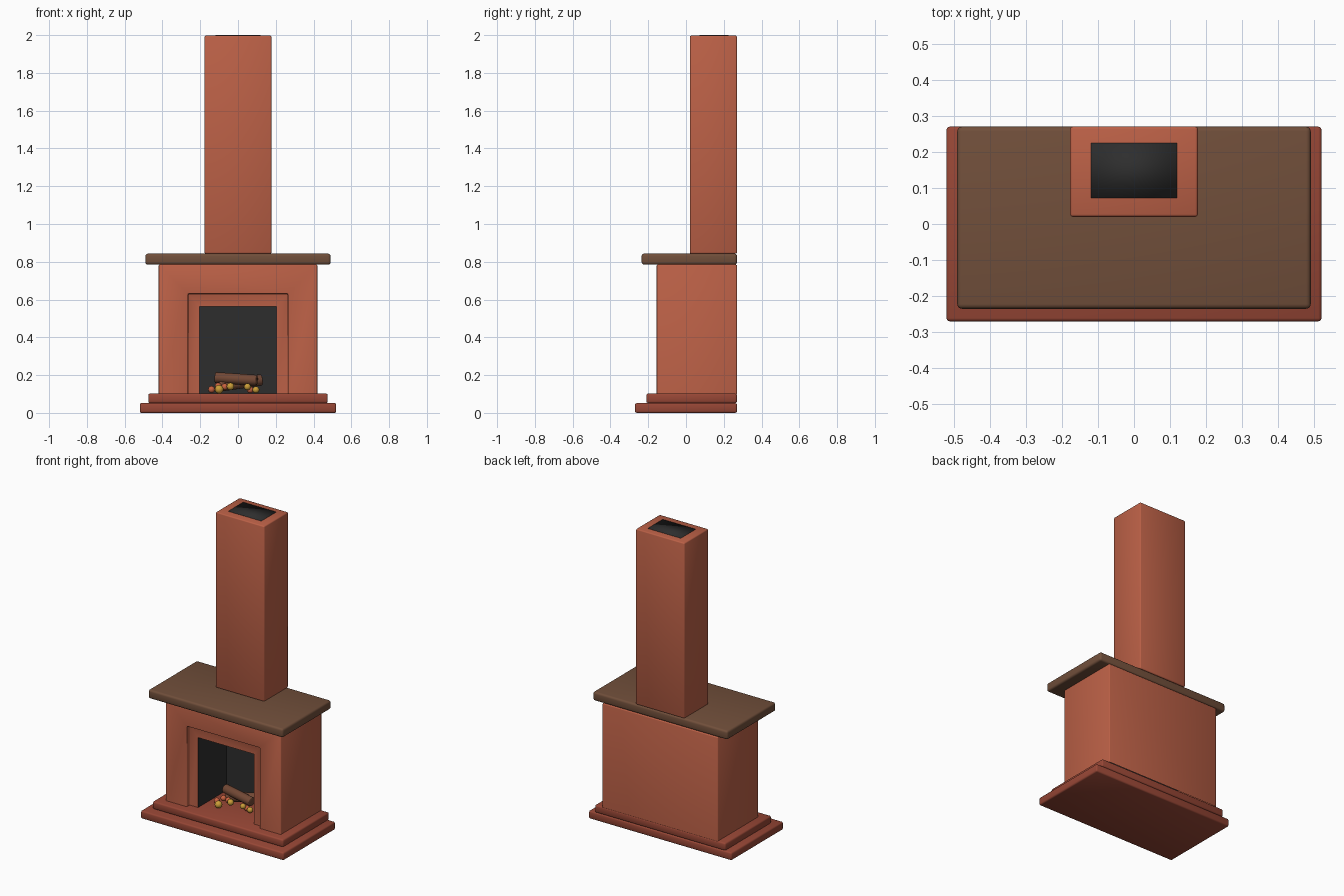
import bpy, bmesh
from mathutils import Vector

if "Cube" in bpy.data.objects:
    bpy.data.objects.remove(bpy.data.objects["Cube"])


def material(name, rgb):
    m = bpy.data.materials.new(name)
    m.diffuse_color = (*rgb, 1)
    m.use_nodes = True
    m.node_tree.nodes["Principled BSDF"].inputs["Base Color"].default_value = m.diffuse_color
    return m


BRICK = material("terracotta brick", (0.50, 0.118, 0.062))
HEARTH = material("dark red stone", (0.31, 0.062, 0.036))
WOOD = material("mantel wood", (0.165, 0.078, 0.043))
SOOT = material("soot black", (0.027, 0.027, 0.027))
BARK = material("log bark", (0.17, 0.065, 0.035))
RED = material("red ember", (0.58, 0.12, 0.05))
GOLD = material("golden ember", (0.60, 0.34, 0.04))


def finish(name, bm, mats, bevel=0.0, segments=2):
    """Turn a bmesh into a smooth-shaded object with rounded edges."""
    bmesh.ops.recalc_face_normals(bm, faces=bm.faces)
    me = bpy.data.meshes.new(name)
    bm.to_mesh(me)
    bm.free()
    for m in mats:
        me.materials.append(m)
    me.polygons.foreach_set("use_smooth", [True] * len(me.polygons))
    ob = bpy.data.objects.new(name, me)
    bpy.context.collection.objects.link(ob)
    if bevel:
        mod = ob.modifiers.new("rounded edges", "BEVEL")
        mod.width = bevel
        mod.segments = segments
        mod.limit_method = "ANGLE"
    return ob


def box(name, x, y, z, mat, bevel=0.0, segments=2):
    bm = bmesh.new()
    bmesh.ops.create_cube(bm, size=1)
    for v in bm.verts:
        v.co = [(r[0] + r[1]) / 2 + c * (r[1] - r[0]) for c, r in zip(v.co, (x, y, z))]
    return finish(name, bm, [mat], bevel, segments)


# Stepped hearth, mantel shelf and chimney
box("lower_hearth", (-0.52, 0.52), (-0.27, 0.27), (0, 0.052), HEARTH, 0.009)
box("upper_hearth", (-0.475, 0.475), (-0.21, 0.27), (0.052, 0.102), HEARTH, 0.009)
box("mantel_shelf", (-0.49, 0.49), (-0.235, 0.27), (0.785, 0.843), WOOD, 0.013, 3)
box("chimney", (-0.177, 0.177), (0.02, 0.27), (0.843, 1.997), BRICK, 0.007)
box("flue_opening", (-0.119, 0.119), (0.072, 0.224), (1.993, 2.0), SOOT)

# Fireplace body: nested arches (half width, top, depth) joined into one shell
arches = [(0.42, 0.785, 0.27), (0.42, 0.785, -0.155), (0.264, 0.63, -0.155),
          (0.264, 0.63, -0.125), (0.203, 0.562, -0.125)]
bm = bmesh.new()
rows = [[bm.verts.new(p) for p in ((-w, y, 0.1), (-w, y, t), (w, y, t), (w, y, 0.1))]
        for w, t, y in arches]
for a, b in zip(rows, rows[1:]):
    for i in range(3):
        bm.faces.new((a[i], a[i + 1], b[i + 1], b[i]))
bm.faces.new(rows[0])
finish("fireplace_body", bm, [BRICK], 0.006)

# Sooty firebox lining, open to the front and the hearth floor
bm = bmesh.new()
front, back = [[bm.verts.new(p) for p in ((-0.203, y, 0.1), (-0.203, y, 0.562),
                                          (0.203, y, 0.562), (0.203, y, 0.1))]
               for y in (-0.125, 0.17)]
for i in range(3):
    bm.faces.new((front[i], front[i + 1], back[i + 1], back[i]))
bm.faces.new(back)
lining = finish("firebox_lining", bm, [SOOT])
lining.data.polygons.foreach_set("use_smooth", [False] * 4)
lining.data.flip_normals()


# Logs
def log(name, start, end, radius):
    a, b = Vector(start), Vector(end)
    bm = bmesh.new()
    bmesh.ops.create_cone(bm, cap_ends=True, segments=16, radius1=radius,
                          radius2=radius, depth=(b - a).length)
    ob = finish(name, bm, [BARK], 0.004)
    ob.location = (a + b) / 2
    ob.rotation_euler = (b - a).to_track_quat("Z", "Y").to_euler()


log("front_log", (-0.12, 0.04, 0.187), (0.10, 0.0, 0.172), 0.029)
log("back_log", (-0.10, 0.03, 0.142), (0.125, 0.08, 0.175), 0.03)

# Glowing embers
embers = [(-0.14, -0.02, 0.124, 0.018, RED), (-0.10, -0.06, 0.125, 0.023, GOLD),
          (-0.105, 0.0, 0.142, 0.018, RED), (-0.07, 0.0, 0.138, 0.018, RED),
          (-0.04, -0.02, 0.14, 0.02, GOLD), (0.05, -0.02, 0.138, 0.018, GOLD),
          (0.065, 0.0, 0.122, 0.018, RED), (0.095, -0.01, 0.122, 0.018, GOLD)]
for i, (x, y, z, r, mat) in enumerate(embers):
    bm = bmesh.new()
    bmesh.ops.create_uvsphere(bm, u_segments=16, v_segments=10, radius=r)
    finish(f"ember_{i + 1}", bm, [mat]).location = (x, y, z)
